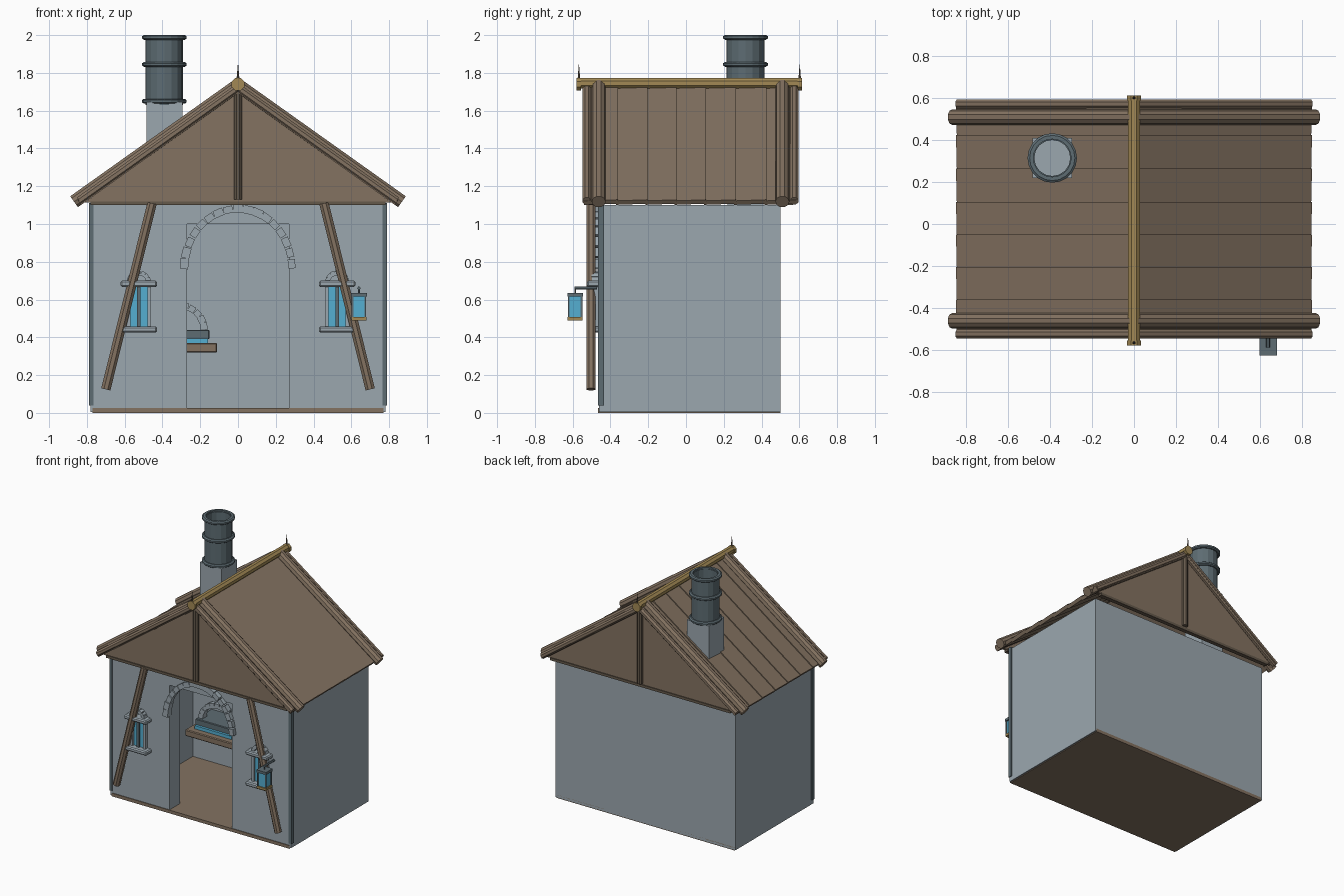
import bpy, bmesh, math, random
from mathutils import Vector, Matrix

if "Cube" in bpy.data.objects:
    bpy.data.objects.remove(bpy.data.objects["Cube"])

random.seed(4)

def material(name, col):
    m = bpy.data.materials.new(name)
    m.diffuse_color = (*col, 1)
    m.use_nodes = True
    m.node_tree.nodes["Principled BSDF"].inputs["Base Color"].default_value = m.diffuse_color
    return m

STONE = material("pale_stone", (0.33, 0.39, 0.43))
SLATE = material("slate", (0.11, 0.15, 0.17))
WOOD = material("wood", (0.23, 0.17, 0.12))
DARK = material("dark_wood", (0.13, 0.10, 0.07))
GOLD = material("gold_wood", (0.36, 0.25, 0.09))
GLOW = material("blue_glow", (0.09, 0.43, 0.64))

def finish(name, bm, mat):
    bmesh.ops.recalc_face_normals(bm, faces=bm.faces)
    me = bpy.data.meshes.new(name)
    bm.to_mesh(me)
    bm.free()
    me.materials.append(mat)
    ob = bpy.data.objects.new(name, me)
    bpy.context.collection.objects.link(ob)
    return ob

def add_box(bm, centre, size, rot=Matrix()):
    bmesh.ops.create_cube(bm, size=1, matrix=Matrix.Translation(centre) @ rot @ Matrix.Diagonal((*size, 1)))

def box(name, x, y, z, mat, bevel=0):
    bm = bmesh.new()
    add_box(bm, [(a + b) / 2 for a, b in (x, y, z)], [b - a for a, b in (x, y, z)])
    if bevel:
        bmesh.ops.bevel(bm, geom=bm.edges[:], offset=bevel, segments=1, affect='EDGES')
    return finish(name, bm, mat)

def rod(name, p, q, r, mat, sides=8, r2=None):
    p, q = Vector(p), Vector(q)
    d = q - p
    bm = bmesh.new()
    m = Matrix.Translation((p + q) / 2) @ d.to_track_quat('Z', 'Y').to_matrix().to_4x4()
    bmesh.ops.create_cone(bm, cap_ends=True, segments=sides, radius1=r, radius2=r if r2 is None else r2,
                          depth=d.length, matrix=m @ Matrix.Rotation(math.pi / sides, 4, 'Z'))
    return finish(name, bm, mat)

def arch(name, cx, y, cz, rx, rz, n, size, mat, a0=0, a1=math.pi):
    # ring of separate, slightly uneven stones
    bm = bmesh.new()
    for i in range(n):
        a = a0 + (a1 - a0) * (i + 0.5) / n
        tilt = math.atan2(math.sin(a) * rx, math.cos(a) * rz)
        k = random.uniform(0.9, 1.12)
        add_box(bm, (cx + rx * math.cos(a), y, cz + rz * math.sin(a)),
                (size[0] * k, size[1] * k, size[2] * k), Matrix.Rotation(-tilt, 4, 'Y'))
    return finish(name, bm, mat)

def lathe(name, profile, x, y, n, mat):
    # closed profile of (radius, z) turned around a vertical axis
    bm = bmesh.new()
    rings = [[bm.verts.new((x + r * math.cos(2 * math.pi * i / n), y + r * math.sin(2 * math.pi * i / n), z))
              for i in range(n)] for r, z in profile]
    for a, b in zip(rings, rings[1:] + rings[:1]):
        for i in range(n):
            bm.faces.new((a[i], a[(i + 1) % n], b[(i + 1) % n], b[i]))
    return finish(name, bm, mat)

# floor and hollow walls with a doorway
box("floor", (-0.77, 0.77), (-0.465, 0.50), (0.0, 0.025), WOOD)
box("back_wall", (-0.78, 0.78), (0.37, 0.50), (0.005, 1.10), STONE)
for s, side in ((-1, "left"), (1, "right")):
    box(side + "_wall", sorted((s * 0.65, s * 0.78)), (-0.33, 0.37), (0.005, 1.10), STONE)
    box(side + "_front_wall", sorted((s * 0.27, s * 0.78)), (-0.46, -0.33), (0.005, 1.10), STONE)
    box(side + "_corner_strip", sorted((s * 0.765, s * 0.788)), (-0.465, -0.435), (0.04, 1.11), SLATE)
box("door_lintel", (-0.27, 0.27), (-0.46, -0.33), (1.0, 1.10), STONE)
arch("door_arch", 0, -0.47, 0.76, 0.285, 0.32, 17, (0.04, 0.045, 0.052), STONE)

# forge seen through the door
box("forge_bench", (-0.53, -0.11), (0.10, 0.37), (0.32, 0.37), WOOD, 0.006)
box("forge_glow", (-0.48, -0.16), (0.15, 0.36), (0.37, 0.395), GLOW)
box("forge_hearth", (-0.49, -0.15), (0.17, 0.37), (0.39, 0.44), SLATE, 0.005)
arch("forge_arch", -0.32, 0.22, 0.44, 0.14, 0.13, 11, (0.035, 0.05, 0.036), STONE)

# windows and slanted braces on both sides of the door
for s, side in ((-1, "left"), (1, "right")):
    c = s * 0.525
    box(side + "_window_glass", (c - 0.055, c + 0.055), (-0.475, -0.45), (0.45, 0.67), GLOW)
    for o in (-0.055, 0.0, 0.055):
        box(side + "_window_bar", (c + o - 0.01, c + o + 0.01), (-0.49, -0.455), (0.45, 0.67), SLATE if o == 0 else STONE)
    for z, n in ((0.425, "sill"), (0.667, "header")):
        box(side + "_window_" + n, (c - 0.097, c + 0.097), (-0.525, -0.45), (z, z + 0.033), STONE, 0.008)
    arch(side + "_window_arch", c, -0.475, 0.695, 0.05, 0.045, 7, (0.025, 0.045, 0.022), STONE)
    rod(side + "_brace", (s * 0.455, -0.503, 1.11), (s * 0.70, -0.503, 0.125), 0.027, WOOD)

# hanging lantern
rod("lantern_arm", (0.64, -0.47, 0.66), (0.64, -0.59, 0.66), 0.009, SLATE, 6)
rod("lantern_hook", (0.64, -0.587, 0.665), (0.64, -0.587, 0.625), 0.005, SLATE, 6)
box("lantern_cap", (0.598, 0.682), (-0.628, -0.546), (0.615, 0.635), SLATE)
box("lantern_glass", (0.609, 0.671), (-0.618, -0.556), (0.505, 0.618), GLOW)
box("lantern_base", (0.60, 0.68), (-0.627, -0.547), (0.49, 0.508), GOLD)
for dx in (-0.034, 0.034):
    for dy in (-0.034, 0.034):
        rod("lantern_post", (0.64 + dx, -0.587 + dy, 0.50), (0.64 + dx, -0.587 + dy, 0.62), 0.006, SLATE, 4)

# plank roof, with each plank tipped a little over its neighbour
drop = math.atan2(0.60, 0.84)
length = math.hypot(0.60, 0.84)
edges = [-0.535, -0.365, -0.21, -0.055, 0.10, 0.26, 0.42, 0.585]
for s, side in ((-1, "left"), (1, "right")):
    bm = bmesh.new()
    for a, b in zip(edges, edges[1:]):
        rot = Matrix.Rotation(s * drop, 4, 'Y') @ Matrix.Rotation(math.radians(2.5), 4, 'X')
        add_box(bm, (s * 0.42, (a + b) / 2, 1.415), (length, b - a + 0.012, 0.026), rot)
    finish(side + "_roof_planks", bm, WOOD)
    # sloping logs at the gable ends
    for end, y_big, y_small in (("front", -0.462, -0.525), ("back", 0.51, 0.573)):
        rod(f"{side}_{end}_roof_log", (0, y_big, 1.735), (s * 0.868, y_big, 1.118), 0.037, WOOD, 10)
        rod(f"{side}_{end}_edge_log", (0, y_small, 1.72), (s * 0.84, y_small, 1.122), 0.024, WOOD)

# gable panels, tie beams and king posts
for end, y, o in (("front", -0.50, -1), ("back", 0.55, 1)):
    bm = bmesh.new()
    f = bm.faces.new([bm.verts.new((x, y - 0.01, z)) for x, z in ((-0.81, 1.115), (0.81, 1.115), (0, 1.70))])
    g = bmesh.ops.extrude_face_region(bm, geom=[f])
    bmesh.ops.translate(bm, vec=(0, 0.02, 0), verts=[v for v in g["geom"] if isinstance(v, bmesh.types.BMVert)])
    finish(end + "_gable", bm, WOOD)
    box(end + "_tie_beam", (-0.78, 0.78), (y - 0.016, y + 0.016), (1.10, 1.12), DARK)
    rod(end + "_king_post", (0, y + o * 0.018, 1.13), (0, y + o * 0.018, 1.72), 0.022, DARK)

# golden ridge beam with end caps and spikes
rod("ridge_beam", (0, -0.57, 1.745), (0, 0.605, 1.745), 0.03, GOLD)
for y in (-0.567, 0.602):
    rod("ridge_cap", (0, y - 0.012, 1.74), (0, y + 0.012, 1.74), 0.036, GOLD)
    rod("ridge_spike", (0, y, 1.765), (0, y, 1.845), 0.008, DARK, 6, 0.001)

# chimney: square base, hollow pipe and three banded rings
cx, cy = -0.39, 0.315
box("chimney_base", (cx - 0.095, cx + 0.095), (cy - 0.095, cy + 0.095), (1.10, 1.645), STONE)
lathe("chimney_pipe", [(0.10, 1.63), (0.10, 1.99), (0.086, 1.99), (0.086, 1.63)], cx, cy, 16, SLATE)
for z in (1.65, 1.845, 1.988):
    lathe("chimney_ring", [(0.108, z - 0.013), (0.118, z - 0.006), (0.118, z + 0.006), (0.108, z + 0.013),
                           (0.09, z + 0.013), (0.09, z - 0.013)], cx, cy, 20, SLATE)
